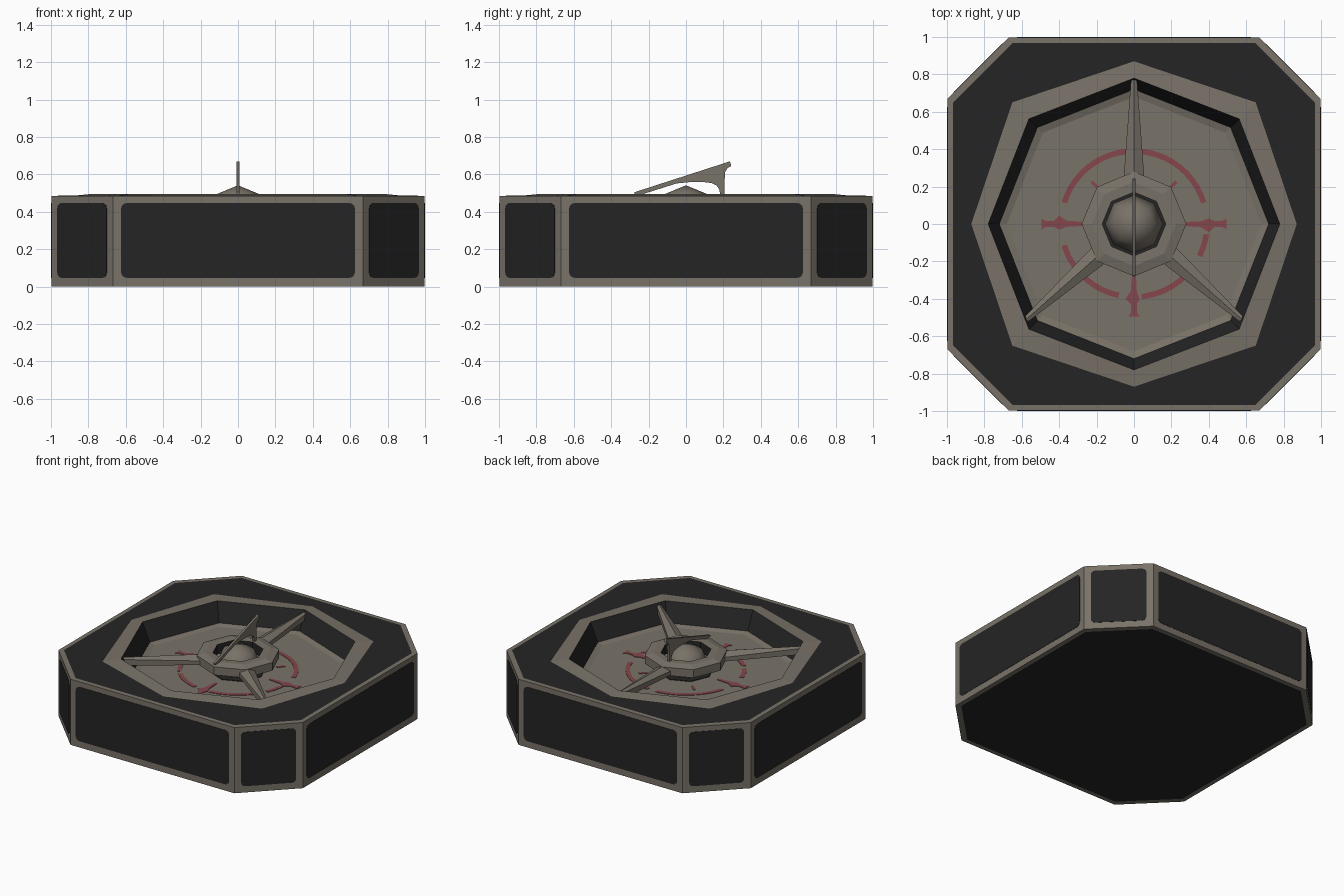
import bpy, bmesh, math
from mathutils import Vector, Matrix

if "Cube" in bpy.data.objects:
    bpy.data.objects.remove(bpy.data.objects["Cube"])


def material(name, rgb):
    m = bpy.data.materials.new(name)
    m.diffuse_color = (*rgb, 1)
    m.use_nodes = True
    m.node_tree.nodes["Principled BSDF"].inputs["Base Color"].default_value = m.diffuse_color
    return m


STONE = material("warm_grey_stone", (0.190, 0.168, 0.138))
DARK = material("charcoal_panel", (0.018, 0.018, 0.018))
RED = material("faded_red_paint", (0.235, 0.064, 0.072))
FLOOR = 0.35


def finish(name, bm, mats, matrix=None):
    bmesh.ops.recalc_face_normals(bm, faces=bm.faces)
    me = bpy.data.meshes.new(name)
    if matrix:
        bm.transform(matrix)
    bm.to_mesh(me)
    bm.free()
    for m in mats:
        me.materials.append(m)
    ob = bpy.data.objects.new(name, me)
    bpy.context.collection.objects.link(ob)
    return ob


def loft(name, loops, mat_ids, mats, cap_start=None, cap_end=None, closed=False):
    """Skin a list of equal-length point loops, one material per band."""
    bm = bmesh.new()
    rows = [[bm.verts.new(p) for p in loop] for loop in loops]
    n = len(rows[0])
    pairs = list(zip(rows, rows[1:])) + ([(rows[-1], rows[0])] if closed else [])
    for (a, b), mi in zip(pairs, mat_ids):
        for i in range(n):
            f = bm.faces.new((a[i], a[(i + 1) % n], b[(i + 1) % n], b[i]))
            f.material_index = mi
    for row, mi in ((rows[0], cap_start), (rows[-1], cap_end)):
        if mi is not None:
            bm.faces.new(row).material_index = mi
    return finish(name, bm, mats)


def plate(name, pts, thick, mat, matrix):
    """Extruded flat outline, from local z = 0 to thick."""
    bm = bmesh.new()
    f = bm.faces.new([bm.verts.new((x, y, 0)) for x, y in pts])
    ext = bmesh.ops.extrude_face_region(bm, geom=[f])["geom"]
    bmesh.ops.translate(bm, vec=(0, 0, thick),
                        verts=[v for v in ext if isinstance(v, bmesh.types.BMVert)])
    return finish(name, bm, [mat], matrix)


def quadrants(pts, z):
    """Repeat one quadrant of points four times around z."""
    return [(x * math.cos(q * math.pi / 2) - y * math.sin(q * math.pi / 2),
             x * math.sin(q * math.pi / 2) + y * math.cos(q * math.pi / 2), z)
            for q in range(4) for x, y in pts]


def square_loop(s, z):
    return quadrants([(s, 0), (s, 0.67 * s), (0.835 * s, 0.835 * s), (0.67 * s, s)], z)


def oct_loop(a, d, z):
    A, D = Vector((a, 0)), Vector((d, d)) * math.sqrt(0.5)
    B = A.lerp(D, 0.75)
    E = D.lerp(Vector((0, a)), 0.25)
    return quadrants([tuple(A), tuple(B), tuple(D), tuple(E)], z)


def oct8(r, z):
    return [(r * math.cos(i * math.pi / 4), r * math.sin(i * math.pi / 4), z) for i in range(8)]


# Chamfered base block with sunken octagonal bowl
loft("base_block",
     [square_loop(0.965, 0), square_loop(0.998, 0), square_loop(0.998, 0.485),
      square_loop(0.967, 0.486), oct_loop(0.87, 0.92, 0.487), oct_loop(0.78, 0.795, 0.496),
      oct_loop(0.72, 0.73, FLOOR + 0.012), oct_loop(0.68, 0.69, FLOOR)],
     [0, 0, 0, 1, 0, 1, 0], [STONE, DARK], cap_start=1, cap_end=0)


# Rounded dark panels on the eight sides
def rounded(w, h, r):
    out = []
    for cx, cy, a0 in ((w - r, h - r, 0), (r - w, h - r, 90), (r - w, r - h, 180), (w - r, r - h, 270)):
        for k in range(4):
            a = math.radians(a0 + 30 * k)
            out.append((cx + r * math.cos(a), cy + r * math.sin(a)))
    return out


for i in range(8):
    half, dist = ((0.625, 0.997) if i % 2 == 0 else (0.187, 0.835 * 0.998 * math.sqrt(2) - 0.001))
    mat = (Matrix.Rotation(i * math.pi / 4, 4, 'Z') @ Matrix.Translation((0, -dist, 0.247))
           @ Matrix.Rotation(math.pi / 2, 4, 'X'))
    plate("side_panel_%d" % (i + 1), rounded(half, 0.2, 0.03), 0.003, DARK, mat)

# Red painted ring arcs on the bowl floor
lift = Matrix.Translation((0, 0, FLOOR - 0.001))
for i, (a0, a1) in enumerate(((17, 85), (95, 163), (197, 218), (224, 258), (276, 322), (334, 352))):
    angs = [math.radians(a0 + (a1 - a0) * k / 10) for k in range(11)]
    pts = [(0.405 * math.cos(a), 0.405 * math.sin(a)) for a in angs]
    pts += [(0.375 * math.cos(a), 0.375 * math.sin(a)) for a in reversed(angs)]
    plate("painted_arc_%d" % (i + 1), pts, 0.004, RED, lift)

# Flared red compass arms
arm = [(0.26, -0.01), (0.36, -0.018), (0.40, -0.045), (0.43, -0.015), (0.47, -0.015), (0.495, -0.03),
       (0.495, 0.03), (0.47, 0.015), (0.43, 0.015), (0.40, 0.03), (0.36, 0.015), (0.26, 0.01)]
for name, a in (("right", 0), ("left", 180), ("front", 270)):
    plate("painted_arm_" + name, arm, 0.005, RED, lift @ Matrix.Rotation(math.radians(a), 4, 'Z'))
for name, a in (("right", 45), ("left", 135)):
    plate("painted_tick_" + name, [(0.26, -0.008), (0.32, -0.008), (0.32, 0.008), (0.26, 0.008)],
          0.005, RED, lift @ Matrix.Rotation(math.radians(a), 4, 'Z'))

# Dark well under the ball
plate("centre_well", [p[:2] for p in oct8(0.19, 0)], 0.006, DARK, lift)

# Octagonal hub ring
loft("hub_ring",
     [oct8(0.17, 0.42), oct8(0.28, 0.42), oct8(0.28, 0.48), oct8(0.225, 0.494), oct8(0.17, 0.492)],
     [0, 0, 0, 0, 1], [STONE, DARK], closed=True)

# Low-poly centre ball
bm = bmesh.new()
bmesh.ops.create_uvsphere(bm, u_segments=8, v_segments=4, radius=0.155)
for f in bm.faces:
    f.smooth = True
finish("centre_ball", bm, [STONE], Matrix.Translation((0, 0, 0.387)))


# Three tapering ridged spokes from the hub to the rim
def spoke_loop(r, w, top, side, bottom):
    return [(r, -w, bottom), (r, w, bottom), (r, w, side), (r, 0, top), (r, -w, side)]


for i, a in enumerate((90, 221.5, 318.5)):
    ob = loft("spoke_%d" % (i + 1),
              [spoke_loop(0.25, 0.055, 0.48, 0.455, 0.425), spoke_loop(0.77, 0.016, 0.485, 0.475, 0.43)],
              [0], [STONE], cap_start=0, cap_end=0)
    ob.data.transform(Matrix.Rotation(math.radians(a), 4, 'Z'))

# Slanted shadow-casting fin, profile in y-z
fin = [(-0.275, 0.495), (-0.275, 0.505), (0.235, 0.67), (0.242, 0.645), (0.222, 0.635), (0.208, 0.61),
       (0.205, 0.49), (0.183, 0.49), (0.178, 0.52), (0.165, 0.54), (0.14, 0.553), (0.09, 0.56),
       (0.03, 0.56), (-0.05, 0.552), (-0.23, 0.495)]
yz = Matrix(((0, 0, 1, -0.008), (1, 0, 0, 0), (0, 1, 0, 0), (0, 0, 0, 1)))
plate("shadow_fin", fin, 0.016, STONE, yz)
